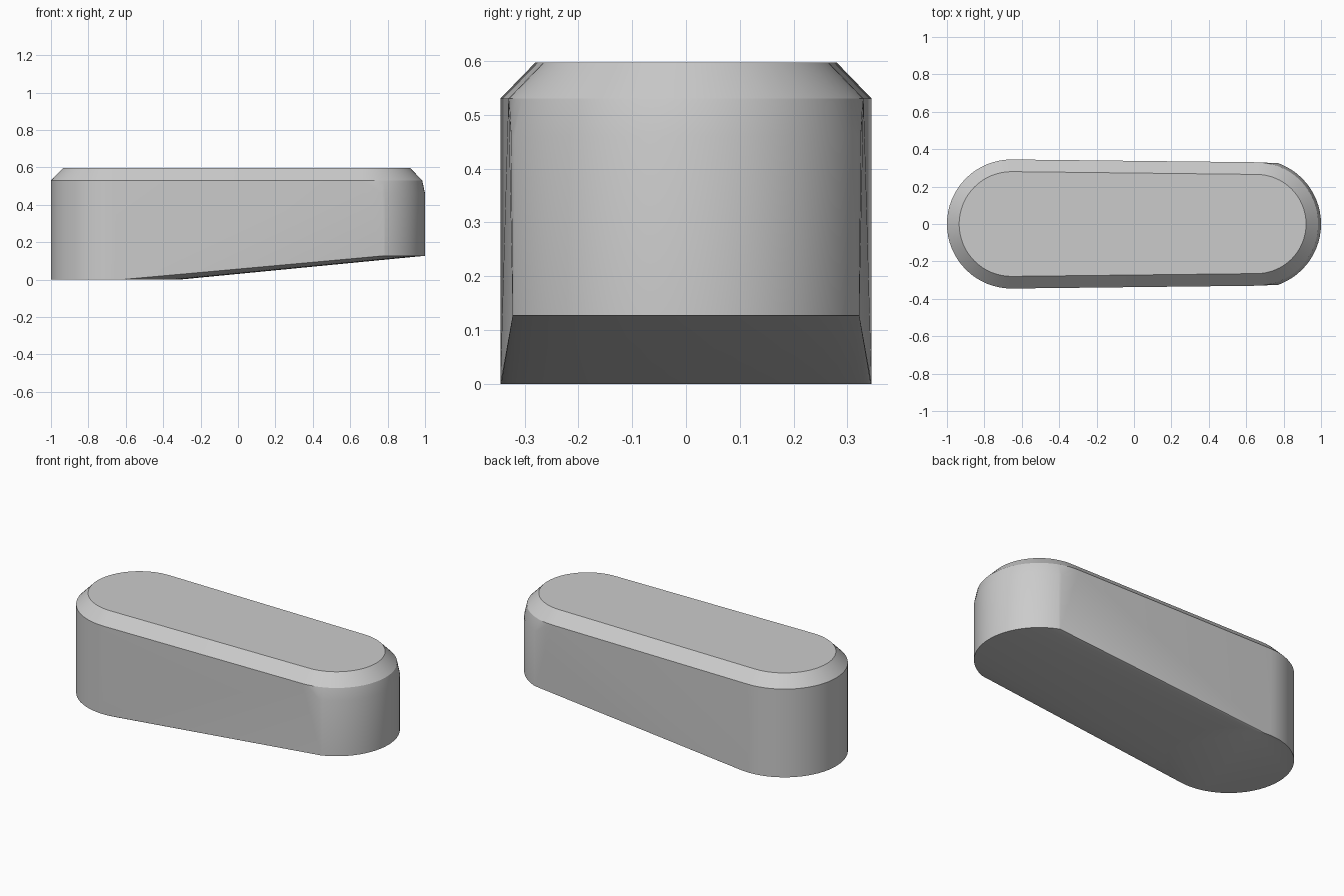
import bpy, bmesh, math

cube = bpy.data.objects.get("Cube")
if cube:
    bpy.data.objects.remove(cube, do_unlink=True)

SEGMENTS = 64
CENTRE = 0.655   # distance of both end centres from the middle
ROUND = 0.345    # radius of the rounded ends


def ring(bm, cx, radius, z, half_width=1.0):
    """Circle of points, keeping only those inside the half width."""
    for i in range(SEGMENTS):
        a = 2 * math.pi * i / SEGMENTS
        x, y = radius * math.cos(a), radius * math.sin(a)
        if abs(y) <= half_width:
            bm.verts.new((cx + x, y, z))
    # exact corners where the narrow end is trimmed
    if half_width < radius:
        x = math.sqrt(radius ** 2 - half_width ** 2)
        for y in (-half_width, half_width):
            bm.verts.new((cx + x, y, z))


bm = bmesh.new()

# Wide end: full-height round with chamfered rim
ring(bm, -CENTRE, ROUND, 0.0)
ring(bm, -CENTRE, ROUND, 0.53)
ring(bm, -CENTRE, 0.28, 0.597)

# Narrow end: raised underside, trimmed round, tapered rim and chamfer
ring(bm, CENTRE, ROUND, 0.127, 0.322)
ring(bm, CENTRE, ROUND, 0.46, 0.325)
ring(bm, CENTRE, 0.33, 0.53)
ring(bm, CENTRE, 0.265, 0.597)

# Wrap the rings into one tapered solid
hull = bmesh.ops.convex_hull(bm, input=bm.verts[:])
spare = {g for g in hull["geom_interior"] + hull["geom_unused"]
         if isinstance(g, bmesh.types.BMVert)}
bmesh.ops.delete(bm, geom=list(spare), context="VERTS")
bmesh.ops.dissolve_limit(bm, angle_limit=math.radians(0.2),
                         verts=bm.verts[:], edges=bm.edges[:])
bmesh.ops.recalc_face_normals(bm, faces=bm.faces[:])

mesh = bpy.data.meshes.new("tapered_body")
bm.to_mesh(mesh)
bm.free()
body = bpy.data.objects.new("tapered_body", mesh)
bpy.context.collection.objects.link(body)

# Plain grey surface
grey = bpy.data.materials.new("plain_grey")
grey.use_nodes = True
colour = (0.6, 0.6, 0.6, 1.0)
grey.diffuse_color = colour
shader = next(n for n in grey.node_tree.nodes if n.type == "BSDF_PRINCIPLED")
shader.inputs["Base Color"].default_value = colour
mesh.materials.append(grey)

bpy.ops.object.select_all(action="DESELECT")
body.select_set(True)
bpy.context.view_layer.objects.active = body
bpy.ops.object.shade_smooth_by_angle(angle=math.radians(30))
